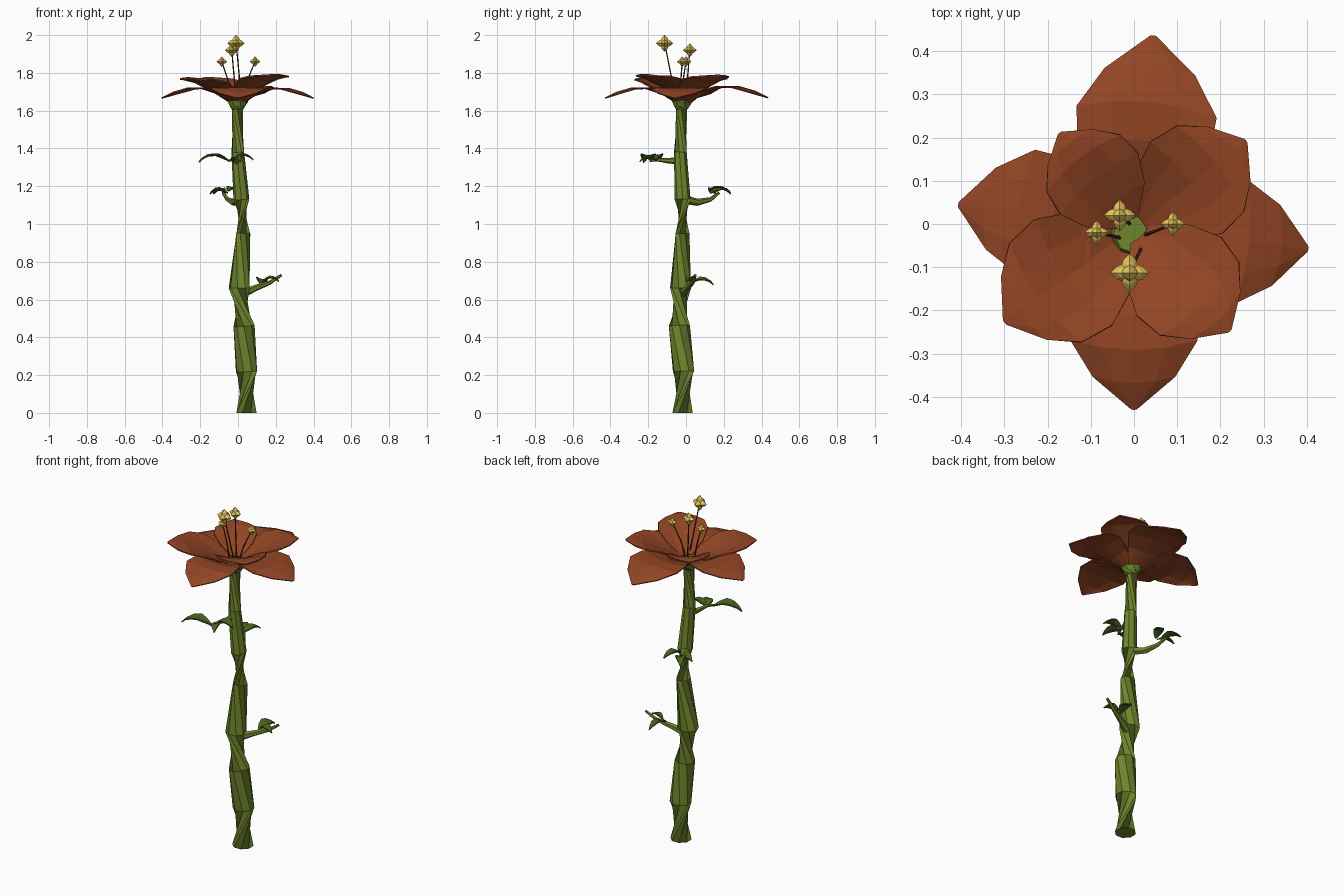
import bpy, bmesh, math
from mathutils import Vector


def material(name, rgb):
    m = bpy.data.materials.new(name)
    m.diffuse_color = (*rgb, 1)
    return m


STEM = material("stem_green", (0.16, 0.235, 0.025))
LEAF = material("leaf_green", (0.07, 0.125, 0.014))
PETAL = material("petal_rust", (0.29, 0.06, 0.018))
YELLOW = material("anther_yellow", (0.78, 0.56, 0.10))
BROWN = material("filament_brown", (0.10, 0.03, 0.012))


def finish(bm, name, mat):
    bmesh.ops.recalc_face_normals(bm, faces=bm.faces)
    me = bpy.data.meshes.new(name)
    bm.to_mesh(me)
    bm.free()
    ob = bpy.data.objects.new(name, me)
    me.materials.append(mat)
    bpy.context.collection.objects.link(ob)
    return ob


def tube(name, path, sides, mat):
    """Capped low-poly tube through (x, y, z, radius) points."""
    bm = bmesh.new()
    pts = [Vector(p[:3]) for p in path]
    rings = []
    for i, p in enumerate(pts):
        d = pts[min(i + 1, len(pts) - 1)] - pts[max(i - 1, 0)]
        if i == 0 and abs(p.z) < 1e-6:
            d = Vector((0, 0, 1))
        q = d.to_track_quat('Z', 'Y')
        r = path[i][3]
        rings.append([bm.verts.new(p + q @ Vector((r * math.cos(a), r * math.sin(a), 0)))
                      for a in (2 * math.pi * (k + 0.5) / sides for k in range(sides))])
    for a, b in zip(rings, rings[1:]):
        for k in range(sides):
            n = (k + 1) % sides
            bm.faces.new((a[k], a[n], b[n], b[k]))
    bm.faces.new(rings[0])
    bm.faces.new(rings[-1])
    return finish(bm, name, mat)


def blade(name, origin, angle, rows, mat, thick, scale=1.0, roll=0.0):
    """Petal or leaf: rows of (distance, height, half width, edge lift)."""
    bm = bmesh.new()
    o = Vector(origin)
    u = Vector((math.cos(angle), math.sin(angle), 0))
    v = Vector((-u.y, u.x, 0))
    grid = []
    for d, h, w, lift in rows:
        grid.append([bm.verts.new(o + scale * (u * (d - 0.15 * w * t * t) + v * w * t)
                                  + Vector((0, 0, scale * (h + lift * t * t + roll * w * t))))
                     for t in (-1, -0.5, 0, 0.5, 1)])
    for a, b in zip(grid, grid[1:]):
        for k in range(4):
            bm.faces.new((a[k], a[k + 1], b[k + 1], b[k]))
    ob = finish(bm, name, mat)
    s = ob.modifiers.new("thickness", 'SOLIDIFY')
    s.thickness = thick
    s.offset = 0
    return ob


# Wavy stem and flared receptacle
tube("stem", [(0.045, -0.018, 0, 0.058), (0.045, -0.013, 0.22, 0.058), (0.032, -0.035, 0.46, 0.056),
              (0.006, -0.029, 0.66, 0.056), (0.028, -0.018, 0.95, 0.040), (0.018, -0.018, 1.13, 0.042),
              (-0.001, -0.030, 1.38, 0.034), (-0.003, -0.023, 1.62, 0.030)], 8, STEM)
tube("receptacle", [(-0.003, -0.022, 1.605, 0.032), (-0.003, -0.022, 1.625, 0.045),
                    (-0.002, -0.021, 1.65, 0.056), (0, -0.02, 1.668, 0.048)], 8, STEM)

# Outer drooping petals
outer = [(0.03, 0, 0.035, 0), (0.11, 0.045, 0.09, 0.01), (0.20, 0.075, 0.145, 0.005),
         (0.285, 0.078, 0.155, -0.005), (0.365, 0.055, 0.10, -0.008), (0.43, 0.022, 0.006, 0)]
for i, (ang, s, x, y) in enumerate([(85, 1.05, 0.005, -0.015), (-90, 0.95, 0, -0.02),
                                    (-6, 0.94, 0, -0.015), (173, 0.95, 0, -0.005)]):
    blade(f"outer_petal_{i + 1}", (x, y, 1.645), math.radians(ang), outer, PETAL, 0.006, s)

# Inner raised petals
inner = [(0.03, 0, 0.035, 0), (0.11, 0.045, 0.115, 0.02), (0.20, 0.09, 0.155, 0.02),
         (0.28, 0.125, 0.145, 0.0), (0.335, 0.135, 0.092, -0.008), (0.378, 0.13, 0.006, 0)]
for i, (ang, s, h) in enumerate([(38, 0.87, 1.67), (128, 0.74, 1.675), (216, 0.98, 1.642), (-47, 0.86, 1.675)]):
    blade(f"inner_petal_{i + 1}", (0, -0.01, h), math.radians(ang), inner, PETAL, 0.007, s)


# Stamens: thin filaments with star-shaped anthers
def anther(name, c, r):
    bm = bmesh.new()
    bmesh.ops.create_cube(bm, size=2)
    bmesh.ops.subdivide_edges(bm, edges=bm.edges[:], cuts=3, use_grid_fill=True)
    for vt in bm.verts:
        n = vt.co.normalized()
        s = (n.x ** 4 + n.y ** 4 + n.z ** 4 - 1 / 3) * 1.5
        vt.co = Vector(c) + n * r * (0.45 + 0.55 * s)
    finish(bm, name, YELLOW)


for i, (x, y, z, r, bx, by) in enumerate([(-0.01, -0.113, 1.957, 0.045, 0.02, -0.05),
                                          (-0.033, 0.02, 1.92, 0.037, -0.01, 0.0),
                                          (-0.086, -0.02, 1.86, 0.028, -0.03, -0.033),
                                          (0.09, 0.0, 1.86, 0.028, 0.02, -0.027)]):
    tube(f"filament_{i + 1}", [(bx, by, 1.65, 0.005), (bx + (x - bx) * 0.35, by + (y - by) * 0.35, 1.75, 0.004),
                               (x, y, z, 0.003)], 5, BROWN)
    anther(f"anther_{i + 1}", (x, y, z), r)

# Side twigs
tube("lower_twig", [(0.02, -0.02, 0.63, 0.024), (0.09, 0.005, 0.66, 0.017),
                    (0.17, 0.035, 0.69, 0.011), (0.23, 0.05, 0.73, 0.007)], 6, STEM)
tube("middle_twig", [(0.01, -0.01, 1.13, 0.024), (-0.025, 0.06, 1.115, 0.019),
                     (-0.055, 0.13, 1.13, 0.012), (-0.08, 0.175, 1.165, 0.007)], 6, STEM)
tube("upper_twig", [(-0.005, -0.03, 1.335, 0.020), (-0.015, -0.09, 1.335, 0.015),
                    (-0.03, -0.15, 1.34, 0.009), (-0.05, -0.19, 1.335, 0.006)], 6, STEM)

# Arched leaves
leaf = [(0, 0, 0.005, 0), (0.03, 0.012, 0.024, 0.006), (0.065, 0.025, 0.036, 0.008),
        (0.10, 0.023, 0.030, 0.006), (0.13, 0.010, 0.015, 0.003), (0.15, -0.008, 0.002, 0)]
leaves = [((0.12, 0.02, 0.685), 82, 0.85, 0.2), ((0.13, 0.03, 0.70), -15, 0.6, 0.2),
          ((-0.065, 0.145, 1.165), 125, 0.75, 0.0), ((-0.055, 0.13, 1.165), 165, 0.65, 0.3),
          ((-0.05, 0.12, 1.175), 70, 0.75, 0.0),
          ((-0.05, -0.18, 1.335), 196, 1.1, 0.0), ((-0.03, -0.14, 1.345), -10, 0.75, 0.1),
          ((-0.03, -0.15, 1.335), -65, 0.7, 0.2)]
for i, (o, ang, s, roll) in enumerate(leaves):
    blade(f"leaf_{i + 1}", o, math.radians(ang), leaf, LEAF, 0.006, s, roll)
